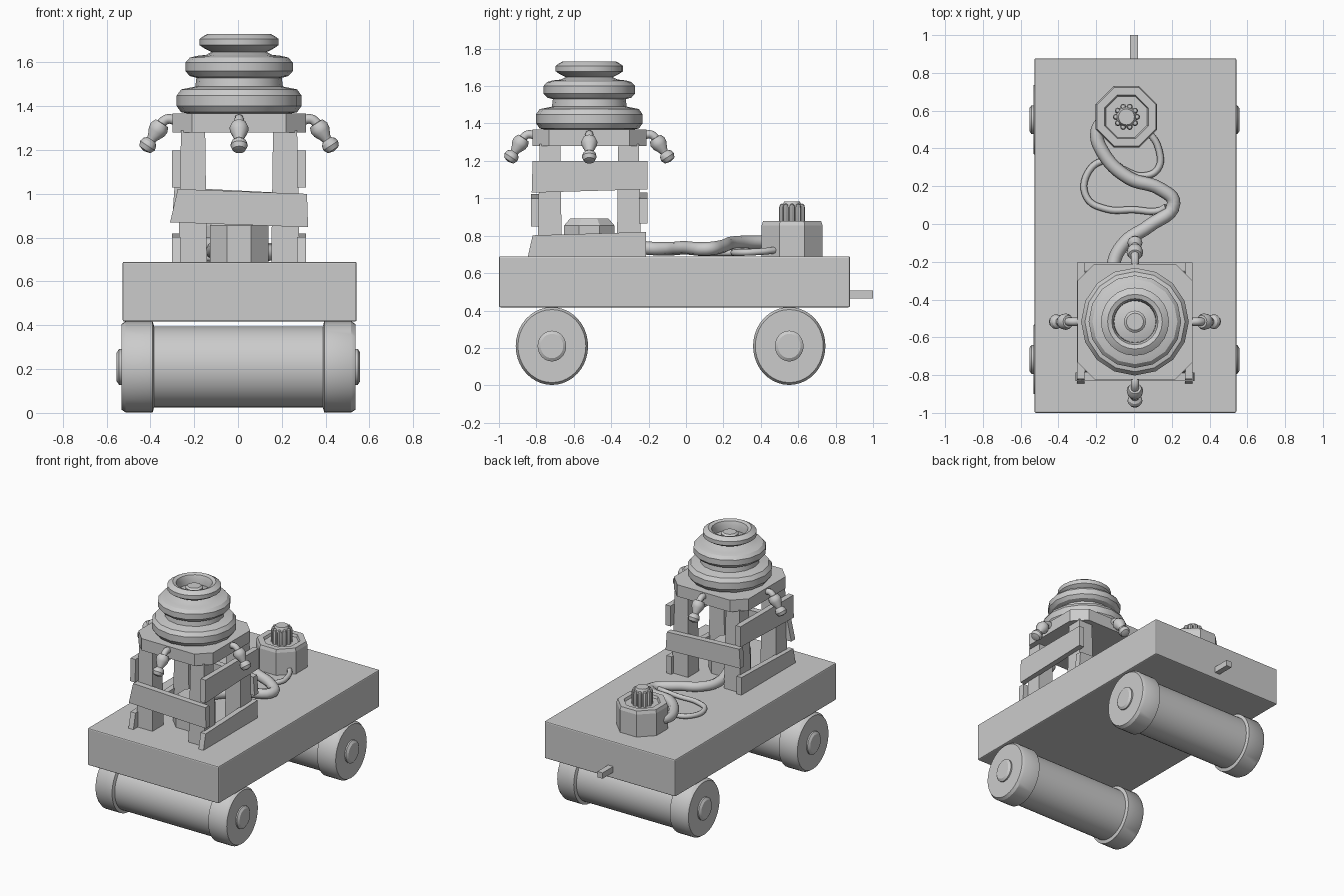
import bpy, bmesh
from math import cos, sin, pi, radians
from mathutils import Matrix, Vector

if "Cube" in bpy.data.objects:
    bpy.data.objects.remove(bpy.data.objects["Cube"])

def finish(name, bm, smooth=True, bevel=0.0):
    bmesh.ops.recalc_face_normals(bm, faces=bm.faces)
    me = bpy.data.meshes.new(name)
    bm.to_mesh(me)
    bm.free()
    ob = bpy.data.objects.new(name, me)
    bpy.context.collection.objects.link(ob)
    bpy.ops.object.select_all(action='DESELECT')
    ob.select_set(True)
    bpy.context.view_layer.objects.active = ob
    if smooth:
        bpy.ops.object.shade_smooth_by_angle(angle=radians(32))
    if bevel:
        m = ob.modifiers.new("bevel", 'BEVEL')
        m.width, m.segments = bevel, 2
    return ob

def box(name, lo, hi, bevel=0.0):
    bm = bmesh.new()
    lo, hi = Vector(lo), Vector(hi)
    mat = Matrix.Translation((lo + hi) / 2) @ Matrix.Diagonal((*(hi - lo), 1))
    bmesh.ops.create_cube(bm, size=1, matrix=mat)
    return finish(name, bm, False, bevel)

def prism(name, bottom, top):
    # solid between two matching outlines
    bm = bmesh.new()
    a = [bm.verts.new(p) for p in bottom]
    b = [bm.verts.new(p) for p in top]
    n = len(a)
    bm.faces.new(a)
    bm.faces.new(b)
    for i in range(n):
        bm.faces.new((a[i], a[(i + 1) % n], b[(i + 1) % n], b[i]))
    return finish(name, bm, False)

def lathe(name, profile, segs, mat=Matrix(), turn=0.0, smooth=True):
    # profile of (radius, height); zero radius closes to a point
    bm = bmesh.new()
    rings = []
    for r, z in profile:
        k = 1 if r == 0 else segs
        rings.append([bm.verts.new(mat @ Vector((r * cos(turn + 2 * pi * i / segs),
                      r * sin(turn + 2 * pi * i / segs), z))) for i in range(k)])
    for a, b in zip(rings, rings[1:]):
        for i in range(segs):
            j = (i + 1) % segs
            q = [a[i % len(a)], a[j % len(a)], b[j % len(b)], b[i % len(b)]]
            bm.faces.new(list(dict.fromkeys(q)))
    return finish(name, bm, smooth)

def tube(name, pts, radius):
    cu = bpy.data.curves.new(name, 'CURVE')
    cu.dimensions = '3D'
    cu.bevel_depth, cu.bevel_resolution = radius, 2
    cu.resolution_u, cu.use_fill_caps = 6, True
    sp = cu.splines.new('BEZIER')
    sp.bezier_points.add(len(pts) - 1)
    for bp, p in zip(sp.bezier_points, pts):
        bp.co = p
        bp.handle_left_type = bp.handle_right_type = 'AUTO'
    ob = bpy.data.objects.new(name, cu)
    bpy.context.collection.objects.link(ob)

# wagon deck and tow peg
box("deck", (-0.527, -1.0, 0.417), (0.542, 0.877, 0.69), 0.008)
box("tow_peg", (-0.02, 0.86, 0.463), (0.022, 1.0, 0.506))

# rollers: drum with raised rims and stepped hubs
half = [(0.185, 0.385), (0.208, 0.392), (0.208, 0.515), (0.195, 0.535), (0.082, 0.535),
        (0.082, 0.545), (0.065, 0.556), (0, 0.556)]
half = [(0.185, 0.0)] + half
profile = [(r, -x) for r, x in reversed(half)] + half[1:]
for label, y in (("front", -0.717), ("rear", 0.552)):
    lathe(label + "_roller", profile, 40, Matrix.Translation((0.002, y, 0.21))
          @ Matrix.Diagonal((1, 0.93, 1, 1)) @ Matrix.Rotation(pi / 2, 4, 'Y'))

# tower posts
cx, cy = 0.005, -0.517
for sx in (-1, 1):
    for sy in (-1, 1):
        def ring(a, b, z):
            return [(cx + sx * u, cy + sy * v, z) for u, v in ((a, a), (b, a), (b, b), (a, b))]
        prism("tower_post", ring(0.147, 0.277, 0.69), ring(0.155, 0.265, 1.29))

# crooked planks around the tower
def plank(name, axis, p0, p1, corners):
    side = lambda p: [(p, u, z) if axis == 'x' else (u, p, z) for u, z in corners]
    prism(name, side(p0), side(p1))

plank("front_plank", 'y', -0.83, -0.785, [(-0.31, .87), (.32, .848), (.315, 1.0), (-.275, 1.022)])
plank("rear_plank", 'y', -0.25, -0.205, [(-0.3, .89), (.31, .865), (.3, 1.0), (-.29, 1.03)])
for label, p0, p1 in (("right", 0.27, 0.31), ("left", -0.302, -0.262)):
    plank(label + "_upper_plank", 'x', p0, p1, [(-.825, 1.03), (-.205, 1.048), (-.205, 1.198), (-.82, 1.198)])
    plank(label + "_lower_plank", 'x', p0, p1, [(-.845, .69), (-.215, .69), (-.215, .82), (-.82, .802)])

# tower platform: square with clipped corners
outline = [(-.305, -.215), (-.215, -.305), (.215, -.305), (.305, -.215),
           (.305, .215), (.215, .305), (-.215, .305), (-.305, .215)]
prism("tower_platform", [(cx + x, cy + y, 1.28) for x, y in outline],
      [(cx + x, cy + y, 1.367) for x, y in outline])

# stacked ring top with hollow and centre knob
def bulge(r, z0, z1, depth):
    h = z1 - z0
    return [(r - depth, z0), (r - .02, z0 + .008), (r, z0 + .3 * h), (r, z0 + .7 * h),
            (r - .02, z1 - .008), (r - depth, z1)]
stack = [(0, 1.36)] + bulge(0.285, 1.365, 1.485, 0.06) + [(0.2, 1.49), (0.195, 1.53)]
stack += bulge(0.245, 1.53, 1.63, 0.05) + [(0.15, 1.635), (0.11, 1.657)]
lathe("ring_tower", stack + [(0, 1.66)], 16, Matrix.Translation((cx, cy, 0)))
top = [(0.12, 1.645)] + bulge(0.18, 1.657, 1.73, 0.035) + [(0.122, 1.722), (0.112, 1.695), (0.11, 1.65),
       (0.058, 1.65), (0.058, 1.69), (0.045, 1.7), (0, 1.7)]
lathe("top_ring", top, 24, Matrix.Translation((cx, cy, 0)))

# four hanging horns on curved arms
horn = [(0, 0), (.034, .004), (.044, .028), (.041, .05), (.025, .082), (.022, .093),
        (.035, .105), (.04, .125), (.03, .147), (0, .155)]
for i in range(4):
    spin = Matrix.Translation((cx, cy, 0)) @ Matrix.Rotation(i * pi / 2, 4, 'Z')
    start, end = Vector((0.35, 0, 1.325)), Vector((0.435, 0, 1.195))
    aim = (end - start).to_track_quat('Z', 'Y').to_matrix().to_4x4()
    lathe("horn", horn, 12, spin @ Matrix.Translation(start) @ aim)
    tube("horn_arm", [spin @ Vector(p) for p in
         ((0.28, 0, 1.33), (0.325, 0, 1.342), (0.352, 0, 1.325), (0.368, 0, 1.298))], 0.022)

# octagonal motor in the tower
lathe("tower_motor", [(0, .69), (.145, .69), (.145, .855), (.11, .893), (0, .893)], 8,
      Matrix.Translation((cx, cy, 0)), pi / 8, False)

# octagonal pump with ribbed knob
px, py = -0.04, 0.567
at = Matrix.Translation((px, py, 0))
lathe("pump_body", [(0, .69), (.176, .69), (.176, .855), (.168, .878), (.125, .878), (.118, .86), (0, .86)],
      8, at, pi / 8, False)
lathe("pump_knob", [(0, .85), (.056, .85), (.056, .955), (.042, .982), (0, .982)], 20, at)
for i in range(10):
    a = 2 * pi * i / 10
    lathe("knob_rib", [(0, .85), (.016, .85), (.016, .95), (.011, .966), (0, .972)], 8,
          Matrix.Translation((px + .056 * cos(a), py + .056 * sin(a), 0)))

# hoses between pump and tower
tube("thick_hose", [(-.15, .56, .77), (-.195, .49, .765), (-.165, .38, .765), (-.03, .245, .76),
     (.14, .185, .74), (.21, .11, .73), (.08, -.01, .735), (-.05, -.1, .73),
     (-.11, -.22, .735), (-.08, -.42, .77)], 0.036)
tube("thin_hose", [(.07, .5, .725), (.13, .4, .715), (.125, .29, .71), (.04, .255, .71), (-.04, .28, .72),
     (-.15, .335, .715), (-.245, .27, .71), (-.25, .14, .71), (-.15, .08, .71),
     (0, .075, .71), (.13, .07, .715), (.17, .09, .73)], 0.018)
